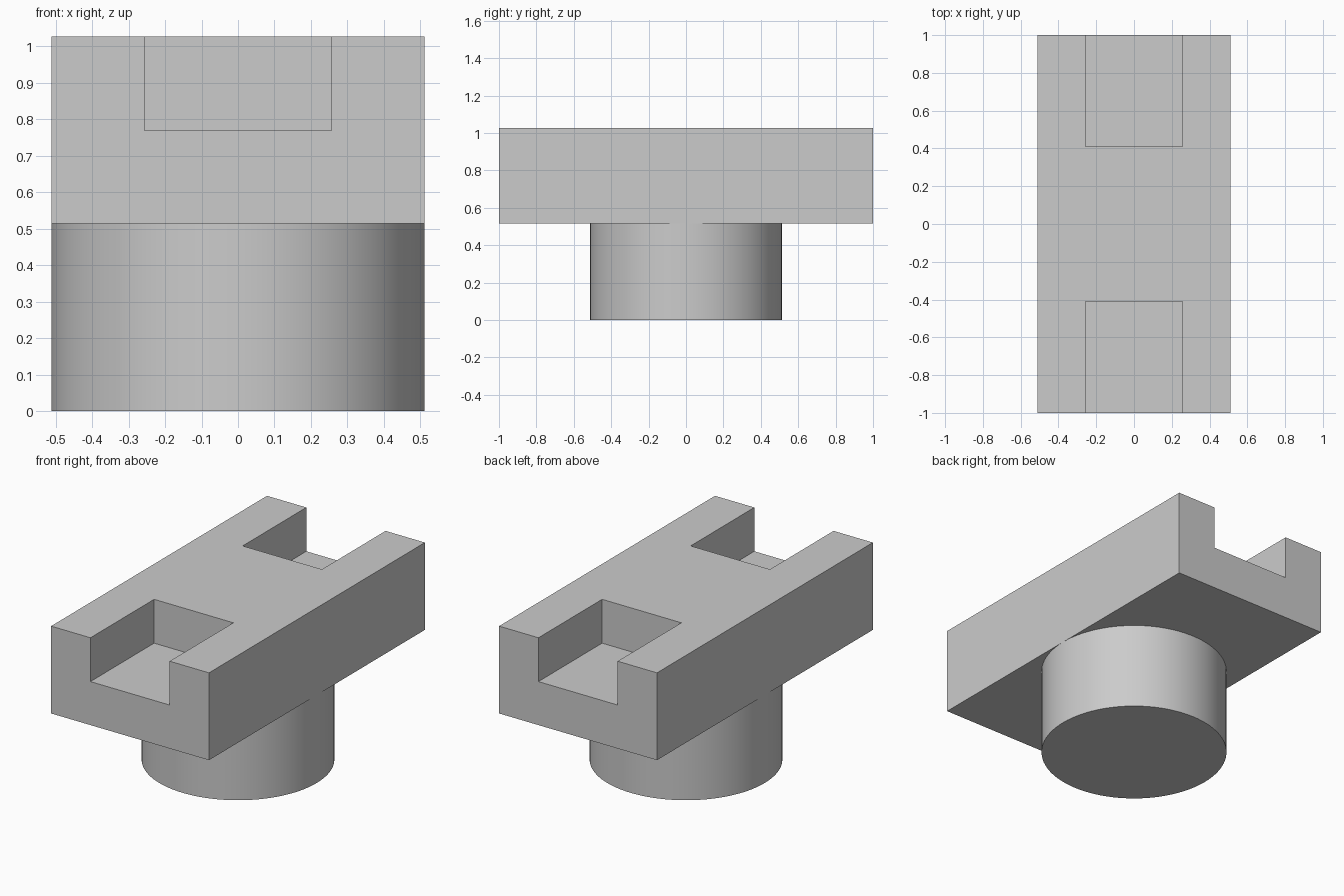
import bpy
import math

if "Cube" in bpy.data.objects:
    bpy.data.objects.remove(bpy.data.objects["Cube"], do_unlink=True)

HALF_W = 0.512       # half width of the block and radius of the post
BASE_Z = 0.515       # underside of the block
TOP_Z = 1.027
SLOT_HALF_W = 0.257
SLOT_FLOOR_Z = 0.77
SLOT_END_Y = 0.41    # closed end of each slot

grey = bpy.data.materials.new("plain_grey")
grey.use_nodes = True
color = (0.6, 0.6, 0.6, 1)
grey.diffuse_color = color
grey.node_tree.nodes["Principled BSDF"].inputs["Base Color"].default_value = color


def box(name, low, high):
    """Axis-aligned box between two corners."""
    center = [(a + b) / 2 for a, b in zip(low, high)]
    bpy.ops.mesh.primitive_cube_add(size=1, location=center)
    obj = bpy.context.object
    obj.name = name
    obj.scale = [b - a for a, b in zip(low, high)]
    bpy.ops.object.transform_apply(location=True, rotation=False, scale=True)
    obj.data.materials.append(grey)
    return obj


# Long block
block = box("slotted_block", (-HALF_W, -1, BASE_Z), (HALF_W, 1, TOP_Z))

# Open slots cut into the top at both ends
for side, label in ((-1, "front"), (1, "back")):
    y_range = sorted((side * SLOT_END_Y, side * 1.2))
    cutter = box(label + "_slot_cutter",
                 (-SLOT_HALF_W, y_range[0], SLOT_FLOOR_Z),
                 (SLOT_HALF_W, y_range[1], TOP_Z + 0.2))
    cut = block.modifiers.new(label + "_slot", 'BOOLEAN')
    cut.operation = 'DIFFERENCE'
    cut.solver = 'EXACT'
    cut.object = cutter
    bpy.context.view_layer.objects.active = block
    bpy.ops.object.modifier_apply(modifier=cut.name)
    bpy.data.objects.remove(cutter, do_unlink=True)

# Round post under the block
bpy.ops.mesh.primitive_cylinder_add(vertices=96, radius=HALF_W, depth=BASE_Z,
                                    location=(0, 0, BASE_Z / 2))
post = bpy.context.object
post.name = "round_post"
post.data.materials.append(grey)
bpy.ops.object.shade_smooth_by_angle(angle=math.radians(30))
